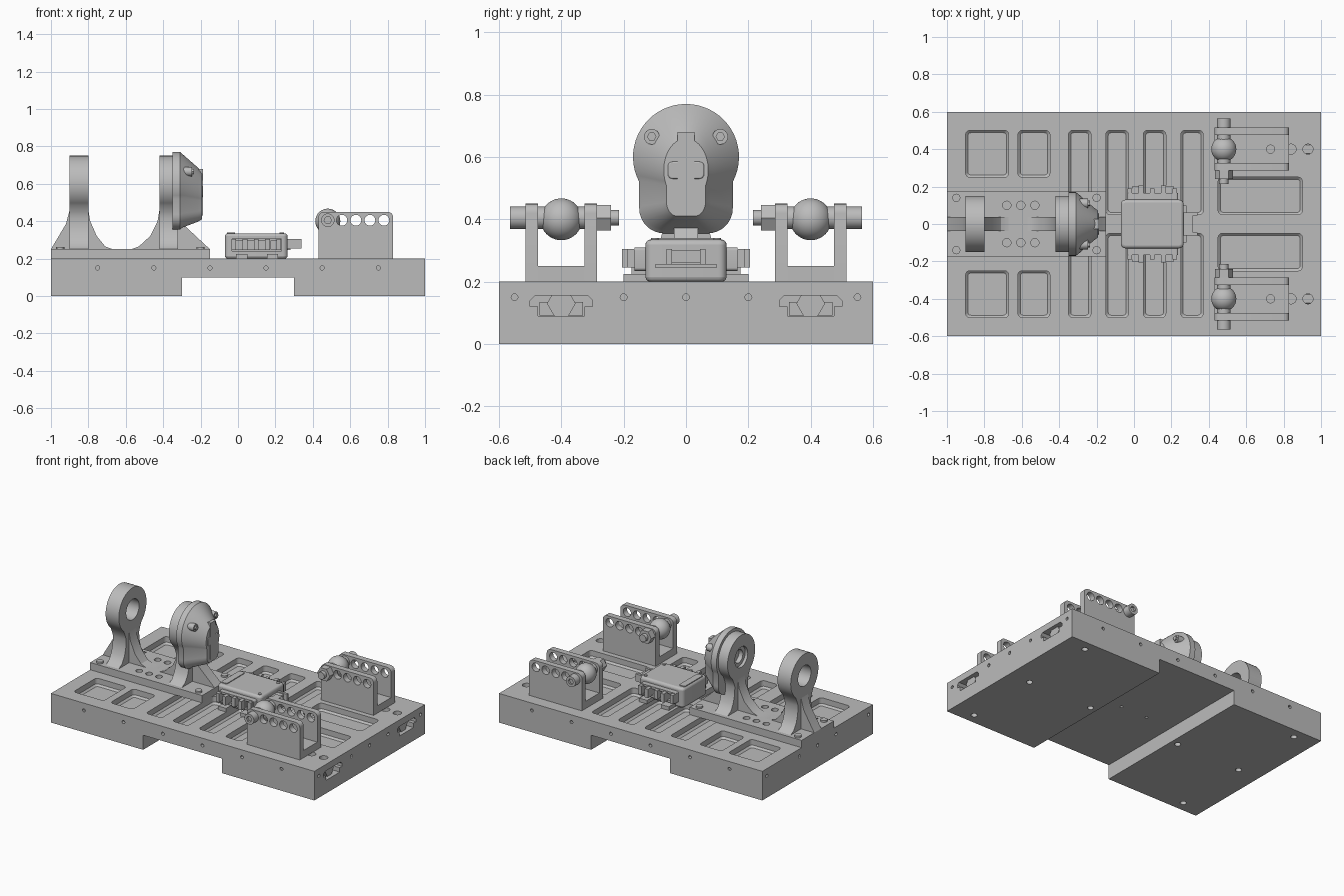
import bpy
import bmesh
import math

if "Cube" in bpy.data.objects:
    bpy.data.objects.remove(bpy.data.objects["Cube"], do_unlink=True)

grey = bpy.data.materials.new("machined_grey")
grey.use_nodes = True
grey.diffuse_color = (0.5, 0.5, 0.5, 1)
grey.node_tree.nodes["Principled BSDF"].inputs["Base Color"].default_value = (0.5, 0.5, 0.5, 1)
parts = []


def finish(name, bm):
    bmesh.ops.recalc_face_normals(bm, faces=bm.faces)
    mesh = bpy.data.meshes.new(name)
    bm.to_mesh(mesh)
    bm.free()
    mesh.materials.append(grey)
    obj = bpy.data.objects.new(name, mesh)
    bpy.context.collection.objects.link(obj)
    parts.append(obj)
    return obj


def place(axis, p, d):
    return {"x": (d, p[0], p[1]), "y": (p[0], d, p[1]), "z": (p[0], p[1], d)}[axis]


def loft(name, axis, layers):
    """Skin matching outlines given as (position along axis, points)."""
    bm = bmesh.new()
    rings = [[bm.verts.new(place(axis, p, d)) for p in pts] for d, pts in layers]
    n = len(rings[0])
    for a, b in zip(rings, rings[1:]):
        for i in range(n):
            bm.faces.new((a[i], a[(i + 1) % n], b[(i + 1) % n], b[i]))
    bm.faces.new(rings[0])
    bm.faces.new(rings[-1])
    return finish(name, bm)


def prism(name, axis, pts, a, b):
    return loft(name, axis, [(a, pts), (b, pts)])


def arc(cx, cy, r, start, end, n=8):
    steps = [math.radians(start + (end - start) * i / n) for i in range(n + 1)]
    return [(cx + r * math.cos(t), cy + r * math.sin(t)) for t in steps]


def rounded(x0, x1, y0, y1, r, n=5):
    return (arc(x1 - r, y1 - r, r, 0, 90, n) + arc(x0 + r, y1 - r, r, 90, 180, n)
            + arc(x0 + r, y0 + r, r, 180, 270, n) + arc(x1 - r, y0 + r, r, 270, 360, n))


def rod(name, axis, c, r, a, b, n=24):
    return prism(name, axis, arc(c[0], c[1], r, 0, 360, n)[:-1], a, b)


def box(name, x0, x1, y0, y1, z0, z1):
    return prism(name, "z", [(x0, y0), (x1, y0), (x1, y1), (x0, y1)], z0, z1)


def cut(obj, cutters):
    bpy.context.view_layer.objects.active = obj
    for c in cutters:
        mod = obj.modifiers.new("cut", "BOOLEAN")
        mod.operation, mod.solver, mod.object = "DIFFERENCE", "EXACT", c
        bpy.ops.object.modifier_apply(modifier=mod.name)
        parts.remove(c)
        bpy.data.objects.remove(c, do_unlink=True)


def bevel(obj, width, segments=3):
    mod = obj.modifiers.new("round", "BEVEL")
    mod.width, mod.segments, mod.limit_method = width, segments, "ANGLE"
    mod.angle_limit = math.radians(50)


# Base block with channel underneath
base = prism("base_block", "y", [(-1, 0), (-.3, 0), (-.3, .1), (.3, .1), (.3, 0),
                                 (1, 0), (1, .2), (-1, .2)], -.6, .6)
cutters = []
pockets = [(-.9, -.67, .25, .5), (-.62, -.45, .25, .5), (-.35, -.23, .05, .5),
           (-.15, -.03, .05, .5), (.05, .17, .05, .5), (.25, .37, .05, .5),
           (.45, .9, .05, .25)]
for x0, x1, y0, y1 in pockets:
    for s in (-1, 1):
        lo, hi = sorted((s * y0, s * y1))
        e = .012
        cutters.append(loft("pocket", "z", [
            (.15, rounded(x0 + e, x1 - e, lo + e, hi - e, .016)),
            (.162, rounded(x0, x1, lo, hi, .022)),
            (.25, rounded(x0, x1, lo, hi, .022))]))
for s in (-1, 1):
    y = s * .4
    # Stepped slots opening on the +x end, with access holes from the top
    cutters.append(prism("slot", "x", [
        (y - .075, .09), (y + .075, .09), (y + .075, .12), (y + .1, .12), (y + .1, .14),
        (y + .085, .155), (y - .085, .155), (y - .1, .14), (y - .1, .12), (y - .075, .12)], .5, 1.1))
    for x in (.73, .84, .93):
        cutters.append(rod("top_hole", "z", (x, y), .027, .13, .3))
    # Tapped holes along the sides and ends
    for i in range(6):
        cutters.append(rod("side_hole", "y", (-.75 + .3 * i, .15), .011, s * .55, s * .7, 12))
    for y in (-.55, -.2, 0, .2, .55):
        cutters.append(rod("end_hole", "x", (y, .15), .011, s * .95, s * 1.1, 12))
    for x, y in ((.84, .53), (.84, 0), (.84, -.53), (.35, 0)):
        cutters.append(rod("foot_hole", "z", (s * x, y), .02, -.1, .05, 16))
    cutters.append(rod("channel_hole", "z", (s * .1, 0), .01, .05, .13, 12))
cut(base, cutters)

# Twin bearing stand
plate = box("stand_plate", -1, -.15, -.175, .175, .2, .25)
cut(plate, [rod("plate_hole", "z", (x, s * .1), .022, .21, .3)
            for x in (-.68, -.605, -.53) for s in (-1, 1)])
for x in (-.95, -.2):
    for s in (-1, 1):
        rod("plate_screw", "z", (x, s * .14), .022, .24, .262, 16)
half = [(.15, .25), (.115, .27), (.09, .31), (.075, .36), (.07, .42), (.08, .45)]
outline = half + arc(0, .6, .15, -50, 230, 40) + [(-y, z) for y, z in reversed(half)]
for name, x in (("rear_pylon", -.9), ("drive_pylon", -.42)):
    pylon = prism(name, "x", outline, x, x + .1)
    cut(pylon, [rod("bore", "x", (0, .6), .07, x - .1, x + .2, 32)])
ribs = [(-1, .25), (-.92, .385), (-.9, .46), (-.8, .46), (-.79, .40), (-.755, .32),
        (-.71, .265), (-.67, .25), (-.57, .25), (-.53, .265), (-.47, .32), (-.43, .40),
        (-.42, .46), (-.32, .46), (-.295, .385), (-.15, .25), (-.15, .24), (-1, .24)]
prism("stand_ribs", "y", ribs, -.038, .038)
bearing = rod("bearing", "x", (0, .6), .07, -.4, -.34, 32)
cut(bearing, [rod("bearing_bore", "x", (0, .6), .045, -.5, -.37, 32)])

# Sensor housing on the drive pylon
shell = (arc(0, .6, .17, -28, 208, 36) + arc(-.07, .435, .08, 180, 270)
         + arc(.07, .435, .08, 270, 360))


def scaled(sy, sz, cz):
    return [(y * sy, cz + (z - .5625) * sz) for y, z in shell]


loft("sensor_housing", "x", [(-.35, shell), (-.31, shell), (-.295, scaled(.93, .94, .562)),
                             (-.215, scaled(.52, .7, .542)), (-.192, scaled(.42, .6, .535))])
box("housing_ridge", -.26, -.188, -.027, .027, .43, .68)
bevel(prism("housing_plug", "x", rounded(-.058, .058, .53, .585, .015), -.24, -.188), .004)
for s in (-1, 1):
    rod("housing_screw", "x", (s * .11, .665), .025, -.30, -.245, 16)
    rod("housing_screw_tip", "x", (s * .11, .665), .015, -.26, -.235, 6)
    rod("plug_pin", "x", (s * .05, .6), .01, -.23, -.195, 10)

# Control box with connectors
body = prism("control_box", "z", rounded(-.07, .265, -.13, .13, .025), .2, .335)
bevel(body, .015)
prism("box_label", "z", rounded(-.06, -.015, -.1, .1, .01), .33, .34)
for s in (-1, 1):
    a, b = s * .11, s * .165
    shroud = prism("connector_shroud", "y", rounded(-.035, .235, .235, .31, .01), a, b)
    cut(shroud, [box("socket", x, x + .045, s * .14, s * .2, .25, .295)
                 for x in (-.02, .045, .11, .175)])
    for i in range(5):
        x = -.035 + .06 * i
        box("connector_tooth", x, x + .025, s * .14, s * (.19 + .015 * (i % 2)), .245, .305)
    for x in (-.01, .155):
        box("box_foot", x, x + .06, s * .12, s * .2, .2, .225)
    rod("box_screw", "z", (.235, s * .1), .012, .33, .34, 12)
    box("plug_arm", .26, .34, s * .045, s * .062, .255, .305)
box("end_plug", .26, .315, -.05, .05, .26, .30)
box("end_lip", .26, .28, -.1, .1, .245, .255)

# Clevis brackets with ball joints
for s in (-1, 1):
    y = s * .4
    for a, b in ((.285, .325), (.475, .515)):
        cheek = prism("bracket_cheek", "y", [(.43, .2), (.83, .2)] + arc(.80, .42, .03, 0, 90, 6)
                      + arc(.46, .42, .03, 90, 180, 6), s * a, s * b)
        cut(cheek, [rod("cheek_hole", "y", (.48 + .075 * i, .405), .029, s * .2, s * .6)
                    for i in range(1, 5)])
    floor = box("bracket_floor", .43, .83, y - .08, y + .08, .2, .25)
    cut(floor, [rod("floor_hole", "z", (.73, y), .022, .1, .3)])
    bm = bmesh.new()
    bmesh.ops.create_uvsphere(bm, u_segments=32, v_segments=20, radius=.067)
    bmesh.ops.translate(bm, verts=bm.verts, vec=(.48, y, .4))
    finish("joint_ball", bm)
    c = (.48, .405)
    rod("joint_axle", "y", c, .025, s * .215, s * .55)
    rod("axle_collar", "y", c, .036, s * .32, s * .48)
    rod("axle_nut", "y", c, .048, s * .24, s * .286, 6)
    head = rod("bolt_head", "y", c, .036, s * .51, s * .565)
    cut(head, [rod("hex_recess", "y", c, .02, s * .55, s * .6, 6)])
    # Sliding nut inside the end slot
    rod("slot_nut", "x", (y, .13), .046, .9, .975, 6)
    box("slot_slider", .52, .93, y - .07, y + .07, .092, .135)

# Smooth curved faces, keep edges crisp
for o in bpy.context.view_layer.objects:
    o.select_set(o in parts)
bpy.context.view_layer.objects.active = base
bpy.ops.object.shade_smooth_by_angle(angle=math.radians(30))
